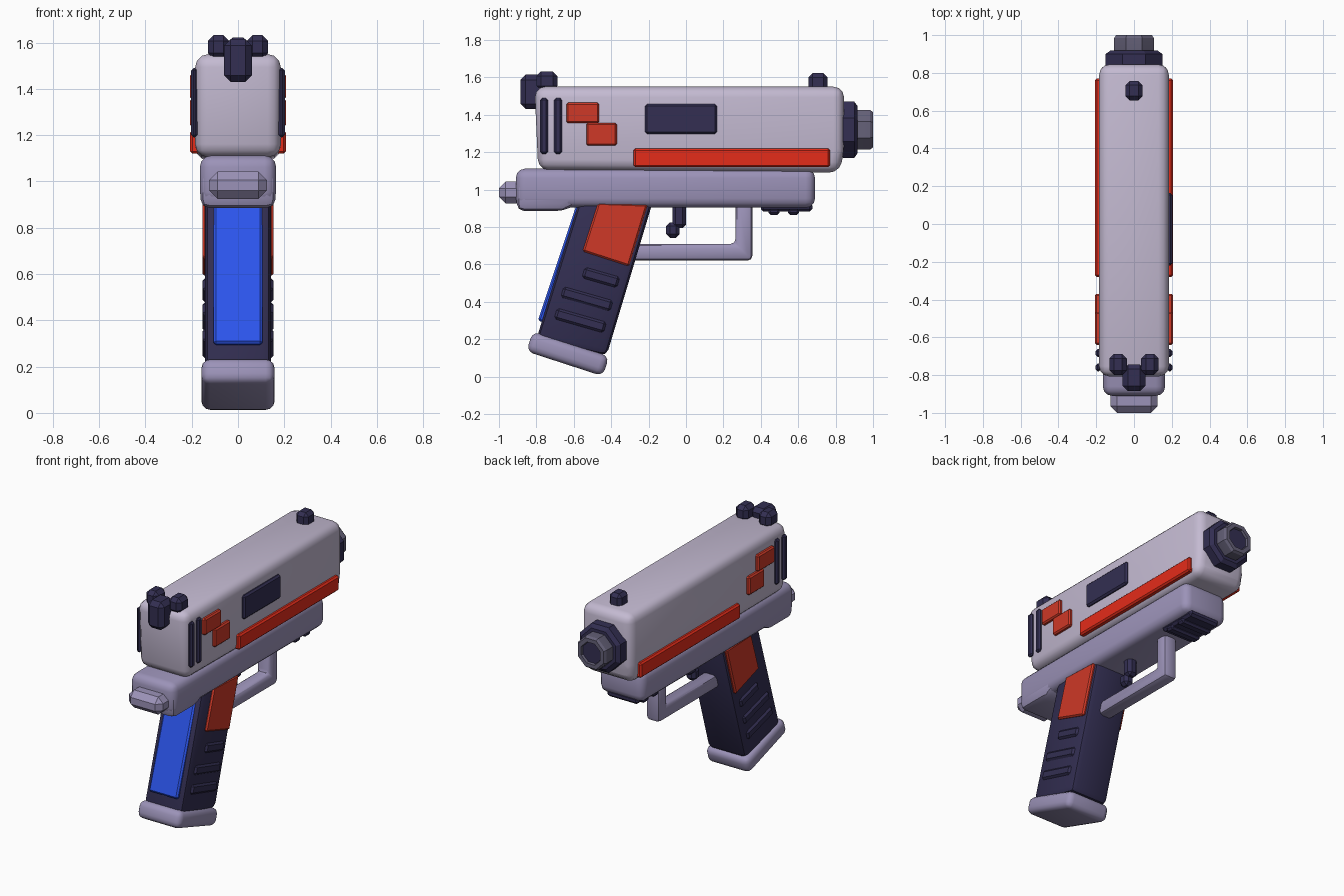
import bpy, bmesh
from math import sin, cos, tan, pi, radians

if "Cube" in bpy.data.objects:
    bpy.data.objects.remove(bpy.data.objects["Cube"])


def colour(name, r, g, b):
    m = bpy.data.materials.new(name)
    m.diffuse_color = (r, g, b, 1)
    m.use_nodes = True
    m.node_tree.nodes["Principled BSDF"].inputs["Base Color"].default_value = m.diffuse_color
    return m


SHELL = colour("pale_shell", 0.55, 0.49, 0.64)
FRAME = colour("lavender", 0.33, 0.29, 0.48)
DARK = colour("dark_indigo", 0.033, 0.028, 0.085)
STEEL = colour("steel", 0.13, 0.12, 0.19)
RED = colour("red", 0.78, 0.025, 0.01)
BRICK = colour("brick_red", 0.62, 0.04, 0.02)
BLUE = colour("blue", 0.025, 0.09, 0.85)


def finish(name, bm, mat, mirror=False, angle=35):
    bmesh.ops.recalc_face_normals(bm, faces=bm.faces)
    me = bpy.data.meshes.new(name)
    bm.to_mesh(me)
    bm.free()
    me.materials.append(mat)
    for p in me.polygons:
        p.use_smooth = True
    me.set_sharp_from_angle(angle=radians(angle))
    ob = bpy.data.objects.new(name, me)
    bpy.context.collection.objects.link(ob)
    if mirror:
        ob.modifiers.new("mirror", 'MIRROR').use_mirror_merge = False
    return ob


def prism(name, pts, x0, x1, mat, bevel=0.01, segs=1, mirror=False):
    """Side profile of (y, z) points, extruded from x0 to x1 and bevelled."""
    bm = bmesh.new()
    a = [bm.verts.new((x0, y, z)) for y, z in pts]
    b = [bm.verts.new((x1, y, z)) for y, z in pts]
    bm.faces.new(a)
    bm.faces.new(b[::-1])
    n = len(pts)
    for i in range(n):
        j = (i + 1) % n
        bm.faces.new((a[i], b[i], b[j], a[j]))
    bmesh.ops.recalc_face_normals(bm, faces=bm.faces)
    bmesh.ops.bevel(bm, geom=bm.edges[:], offset=bevel, segments=segs,
                    profile=0.5, affect='EDGES', clamp_overlap=True)
    return finish(name, bm, mat, mirror)


def box(name, y0, y1, z0, z1, x0, x1, mat, bevel=0.01, segs=1, mirror=False):
    return prism(name, [(y0, z0), (y1, z0), (y1, z1), (y0, z1)],
                 x0, x1, mat, bevel, segs, mirror)


def tilted(name, cy, cz, length, thick, deg, x0, x1, mat, bevel, segs=1, mirror=False):
    c, s = cos(radians(deg)), sin(radians(deg))
    pts = [(cy + u * length / 2 * c - v * thick / 2 * s,
            cz + u * length / 2 * s + v * thick / 2 * c)
           for u, v in ((-1, -1), (1, -1), (1, 1), (-1, 1))]
    return prism(name, pts, x0, x1, mat, bevel, segs, mirror)


def lathe(name, profile, mat, cz=1.32, sides=8):
    """Spin (apothem, y) points about the barrel axis."""
    bm = bmesh.new()
    rings = []
    for r, y in profile:
        r /= cos(pi / sides)
        rings.append([bm.verts.new((r * cos((k + .5) * 2 * pi / sides), y,
                                    cz + r * sin((k + .5) * 2 * pi / sides)))
                      for k in range(sides)])
    for p, q in zip(rings, rings[1:]):
        for k in range(sides):
            j = (k + 1) % sides
            bm.faces.new((p[k], p[j], q[j], q[k]))
    bm.faces.new(rings[0])
    bm.faces.new(rings[-1])
    return finish(name, bm, mat, angle=20)


# Slide, frame and rear tang
prism("slide", [(-0.79, 1.105), (0.82, 1.09), (0.845, 1.2), (0.845, 1.55), (-0.81, 1.55)],
      -0.185, 0.185, SHELL, 0.065, 3)
box("frame", -0.91, 0.69, 0.903, 1.112, -0.165, 0.165, FRAME, 0.05, 3)
prism("beavertail", [(-0.905, 0.885), (-0.66, 0.885), (-0.55, 0.935), (-0.55, 1.05), (-0.905, 1.05)],
      -0.163, 0.163, FRAME, 0.04, 2)
box("rear_tang", -1.0, -0.87, 0.925, 1.042, -0.125, 0.125, FRAME, 0.036, 1)

# Muzzle
lathe("muzzle_collar", [(0.12, 0.80), (0.15, 0.84), (0.15, 0.90), (0.125, 0.918)], DARK)
lathe("barrel_tip", [(0.10, 0.88), (0.105, 0.90), (0.105, 0.985), (0.095, 1.0),
                     (0.07, 1.0), (0.065, 0.975)], STEEL)
lathe("bore", [(0.066, 0.95), (0.066, 0.985)], DARK)

# Sights and hammer
box("front_sight", 0.655, 0.757, 1.52, 1.622, -0.045, 0.045, DARK, 0.022)
box("rear_sight", -0.80, -0.687, 1.53, 1.632, 0.038, 0.13, DARK, 0.025, mirror=True)
prism("hammer", [(-0.885, 1.43), (-0.77, 1.43), (-0.74, 1.615), (-0.885, 1.615)],
      -0.06, 0.06, DARK, 0.028)

# Details on the slide sides
for i, y in enumerate((-0.78, -0.705)):
    box(f"serration_{i + 1}", y, y + 0.042, 1.19, 1.49, 0.175, 0.203, DARK, 0.011, mirror=True)
box("upper_red_tile", -0.64, -0.465, 1.355, 1.465, 0.175, 0.207, BRICK, 0.009, mirror=True)
box("lower_red_tile", -0.533, -0.37, 1.235, 1.357, 0.175, 0.207, BRICK, 0.009, mirror=True)
box("red_strip", -0.28, 0.77, 1.12, 1.22, 0.165, 0.207, RED, 0.01, mirror=True)
box("ejection_port", -0.22, 0.165, 1.298, 1.457, 0.17, 0.203, DARK, 0.011)

# Grip with panels, ridges and backstrap
prism("grip", [(-0.565, 0.96), (-0.17, 0.96), (-0.425, 0.11), (-0.80, 0.20)],
      -0.142, 0.142, DARK, 0.035, 2)
prism("grip_red_panel", [(-0.47, 0.93), (-0.205, 0.92), (-0.305, 0.59), (-0.553, 0.67)],
      0.125, 0.154, BRICK, 0.009, mirror=True)
for i, (y, z, length) in enumerate(((-0.455, 0.53, 0.20), (-0.53, 0.415, 0.28), (-0.565, 0.30, 0.28))):
    tilted(f"grip_ridge_{i + 1}", y, z, length, 0.065, -16, 0.125, 0.154, DARK, 0.015, mirror=True)
prism("backstrap", [(-0.585, 0.92), (-0.545, 0.92), (-0.745, 0.285), (-0.792, 0.30)],
      -0.105, 0.105, BLUE, 0.01)
tilted("magazine_base", -0.632, 0.122, 0.43, 0.112, -18, -0.158, 0.158, FRAME, 0.038, 3)

# Trigger and guard
prism("trigger_guard", [(-0.32, 0.62), (0.355, 0.62), (0.355, 0.93), (0.265, 0.93),
                        (0.265, 0.71), (-0.32, 0.71)], -0.05, 0.05, FRAME, 0.026, 2)
box("trigger_top", -0.073, 0.0, 0.795, 0.94, -0.035, 0.035, DARK, 0.018)
box("trigger_tip", -0.106, -0.034, 0.742, 0.825, -0.035, 0.035, DARK, 0.02)

# Accessory rail under the frame
box("rail", 0.40, 0.675, 0.882, 0.93, -0.115, 0.115, DARK, 0.015)
for i, y in enumerate((0.47, 0.575)):
    box(f"rail_rib_{i + 1}", y - 0.03, y + 0.03, 0.865, 0.90, -0.115, 0.115, DARK, 0.012)
